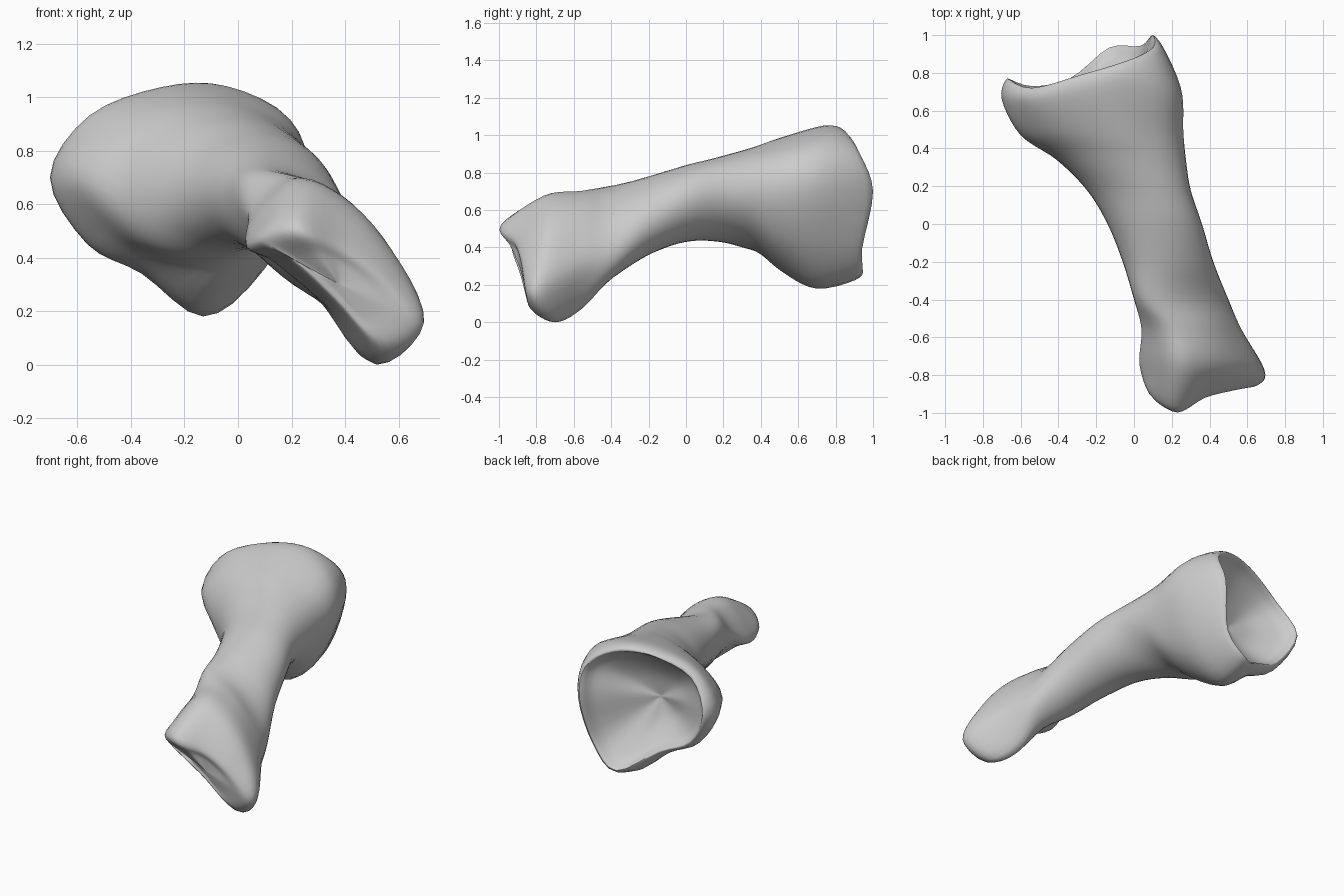
import bpy, bmesh, math
from mathutils import Vector

cube = bpy.data.objects.get("Cube")
if cube:
    bpy.data.objects.remove(cube, do_unlink=True)

SIDES, STEPS = 40, 5


def spline(a, b, c, d, t):
    """Point on a Catmull-Rom curve between b and c."""
    return 0.5 * (2 * b + (c - a) * t + (2 * a - 5 * b + 4 * c - d) * t * t
                  + (3 * b - a - 3 * c + d) * t ** 3)


def oval(y, left, right, bottom, top, slant):
    """Slanted oval section that fills the given width and height."""
    ring = []
    for i in range(SIDES):
        t = math.tau * i / SIDES
        x = (left + right) / 2 + (right - left) / 2 * math.cos(t)
        z = (bottom + top) / 2 + (top - bottom) / 2 * math.sin(t + slant)
        ring.append(Vector((x, y, z)))
    return ring


def outline(*points):
    """Smooth closed section through evenly spread points, starting at the +x side."""
    pts = [Vector(p) for p in points]
    n, per = len(pts), SIDES // len(points)
    return [spline(pts[k - 1], pts[k], pts[(k + 1) % n], pts[(k + 2) % n], j / per)
            for k in range(n) for j in range(per)]


def toward(ring, centre, amount, shift=0):
    """Shrink a section toward a centre and shift it along y."""
    return [p.lerp(centre, amount) + Vector((0, shift, 0)) for p in ring]


# Knuckle end: a slanted wedge with a pointed upper corner
knuckle_edge = outline((.66, -.85, .16), (.55, -.87, .33), (.38, -.91, .46), (.22, -.99, .52),
                       (.1, -.92, .46), (.2, -.92, .39), (.36, -.87, .24), (.53, -.83, .07))
knuckle = outline((.69, -.77, .17), (.58, -.75, .42), (.4, -.75, .61), (.21, -.76, .67),
                  (.03, -.75, .46), (.14, -.74, .38), (.34, -.71, .21), (.52, -.7, 0))
knuckle_neck = outline((.57, -.56, .28), (.5, -.56, .48), (.36, -.56, .64), (.18, -.56, .7),
                       (.04, -.56, .56), (.12, -.56, .42), (.29, -.56, .26), (.45, -.56, .07))
knuckle_centre = Vector((.38, -.89, .3))

# Cup end: a broad head with a lower lobe and an uneven rim
neck = outline((.26, .49, .68), (.2, .49, .87), (0, .49, .97), (-.22, .49, .97), (-.45, .48, .88),
               (-.6, .47, .7), (-.47, .49, .49), (-.29, .5, .38), (-.1, .5, .28), (.14, .5, .42))
head = outline((.24, .73, .7), (.19, .72, .92), (-.04, .76, 1.04), (-.28, .7, 1.035), (-.55, .65, .93),
               (-.7, .66, .7), (-.56, .64, .45), (-.36, .66, .34), (-.13, .7, .18), (.08, .73, .34))
rim = outline((.11, .995, .7), (.11, .93, .9), (-.05, .86, 1.01), (-.28, .79, 1.02), (-.54, .72, .91),
              (-.67, .77, .7), (-.54, .73, .47), (-.34, .77, .37), (-.13, .93, .24), (.04, .94, .39))
cup_floor = Vector((-.24, .61, .66))

sections = [
    toward(knuckle_edge, knuckle_centre, 1),
    toward(knuckle_edge, knuckle_centre, .5),
    knuckle_edge,
    knuckle,
    knuckle_neck,
    # Shaft
    oval(-.4, 0, .5, .23, .73, -.58),
    oval(-.2, -.06, .42, .36, .78, -.25),
    oval(0, -.14, .36, .43, .84, 0),
    oval(.18, -.25, .3, .43, .885, .15),
    oval(.34, -.41, .275, .39, .93, .15),
    neck,
    head,
    rim,
    # Hollow of the cup
    toward(rim, cup_floor, .15, -.04),
    toward(rim, cup_floor, .55, -.05),
    toward(rim, cup_floor, 1),
]

# Fill in sections along the length
rings = []
last = len(sections) - 1
for k in range(last):
    four = [sections[min(max(k + o, 0), last)] for o in (-1, 0, 1, 2)]
    for s in range(STEPS):
        rings.append([spline(*ps, s / STEPS) for ps in zip(*four)])
rings.append(sections[-1])

# Skin the sections
bm = bmesh.new()
grid = [[bm.verts.new(p) for p in ring] for ring in rings]
for a, b in zip(grid, grid[1:]):
    for i in range(SIDES):
        j = (i + 1) % SIDES
        bm.faces.new((a[i], a[j], b[j], b[i]))
bmesh.ops.remove_doubles(bm, verts=bm.verts, dist=.0005)
bmesh.ops.recalc_face_normals(bm, faces=bm.faces)

mesh = bpy.data.meshes.new("bone")
bm.to_mesh(mesh)
bm.free()
bone = bpy.data.objects.new("bone", mesh)
bpy.context.collection.objects.link(bone)

# Plain grey bone
grey = bpy.data.materials.new("bone_grey")
grey.use_nodes = True
colour = (.6, .6, .6, 1)
grey.diffuse_color = colour
grey.node_tree.nodes["Principled BSDF"].inputs["Base Color"].default_value = colour
mesh.materials.append(grey)

bpy.context.view_layer.objects.active = bone
bone.select_set(True)
bpy.ops.object.shade_smooth_by_angle(angle=math.radians(60))
